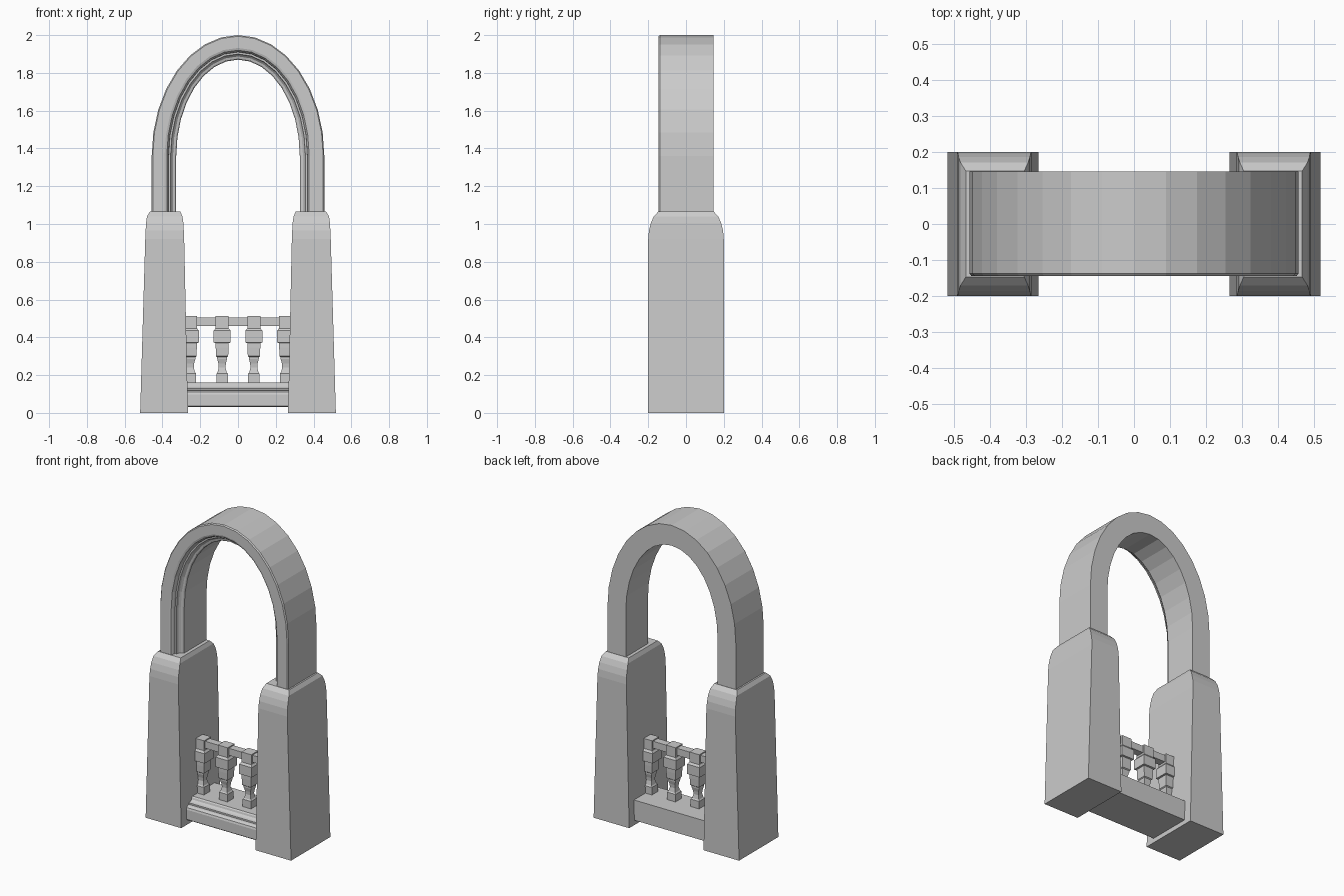
import bpy, bmesh
from math import cos, sin, pi

if "Cube" in bpy.data.objects:
    bpy.data.objects.remove(bpy.data.objects["Cube"])


def loft(name, rings):
    """Skin a list of closed rings and cap both ends."""
    bm = bmesh.new()
    loops = [[bm.verts.new(p) for p in r] for r in rings]
    for a, b in zip(loops, loops[1:]):
        for i in range(len(a)):
            j = (i + 1) % len(a)
            bm.faces.new((a[i], a[j], b[j], b[i]))
    bm.faces.new(loops[0])
    bm.faces.new(loops[-1])
    bmesh.ops.recalc_face_normals(bm, faces=bm.faces)
    me = bpy.data.meshes.new(name)
    bm.to_mesh(me)
    bm.free()
    ob = bpy.data.objects.new(name, me)
    bpy.context.collection.objects.link(ob)
    return ob


def rect(x0, x1, hy, z):
    return [(x0, -hy, z), (x1, -hy, z), (x1, hy, z), (x0, hy, z)]


# Tapered pillars with rounded shoulders: outer x, inner x, half depth, z
PILLAR = [(.518, .265, .2, 0), (.491, .285, .2, .92), (.489, .287, .196, .965),
          (.487, .289, .186, 1.005), (.482, .294, .171, 1.04), (.467, .305, .147, 1.065)]
for side, s in (("left", -1), ("right", 1)):
    loft(side + "_pillar", [rect(s * a, s * b, hy, z) for a, b, hy, z in PILLAR])

# Shared moulding section: distance from the outer edge, y
MOULD = [(0, -.138), (.006, -.145), (.068, -.145), (.08, -.141), (.088, -.128),
         (.09, -.115), (.1, -.115), (.104, -.1), (.113, -.09), (.124, -.087),
         (.13, -.08), (.13, .146), (0, .146)]

# Arch: straight legs and a 16-segment elliptical head
A, B, SPRING, SEG = .457, .64, 1.36, 16
rings = [[(A - d, y, 1.05) for d, y in MOULD]]
for i in range(SEG + 1):
    t = pi * i / SEG
    rings.append([((A - d) * cos(t), y, SPRING + (B - d) * sin(t)) for d, y in MOULD])
rings.append([(d - A, y, 1.05) for d, y in MOULD])
loft("arch", rings)

# Bottom rail uses the same moulding
loft("bottom_rail", [[(x, y, .03 + d) for d, y in MOULD] for x in (-.275, .275)])

# Handrail
loft("handrail", [rect(-.285, .285, .024, z) for z in (.46, .505)])

# Square-section balusters: half width, z
BALUSTER = [(.03, .15), (.03, .208), (.024, .215), (.018, .24), (.02, .262), (.026, .285),
            (.026, .295), (.032, .3), (.034, .345), (.034, .37), (.045, .372), (.045, .435),
            (.035, .448), (.035, .512)]
for k, x in enumerate((-.252, -.084, .084, .252)):
    loft(f"baluster_{k + 1}", [rect(x - h, x + h, h, z) for h, z in BALUSTER])
